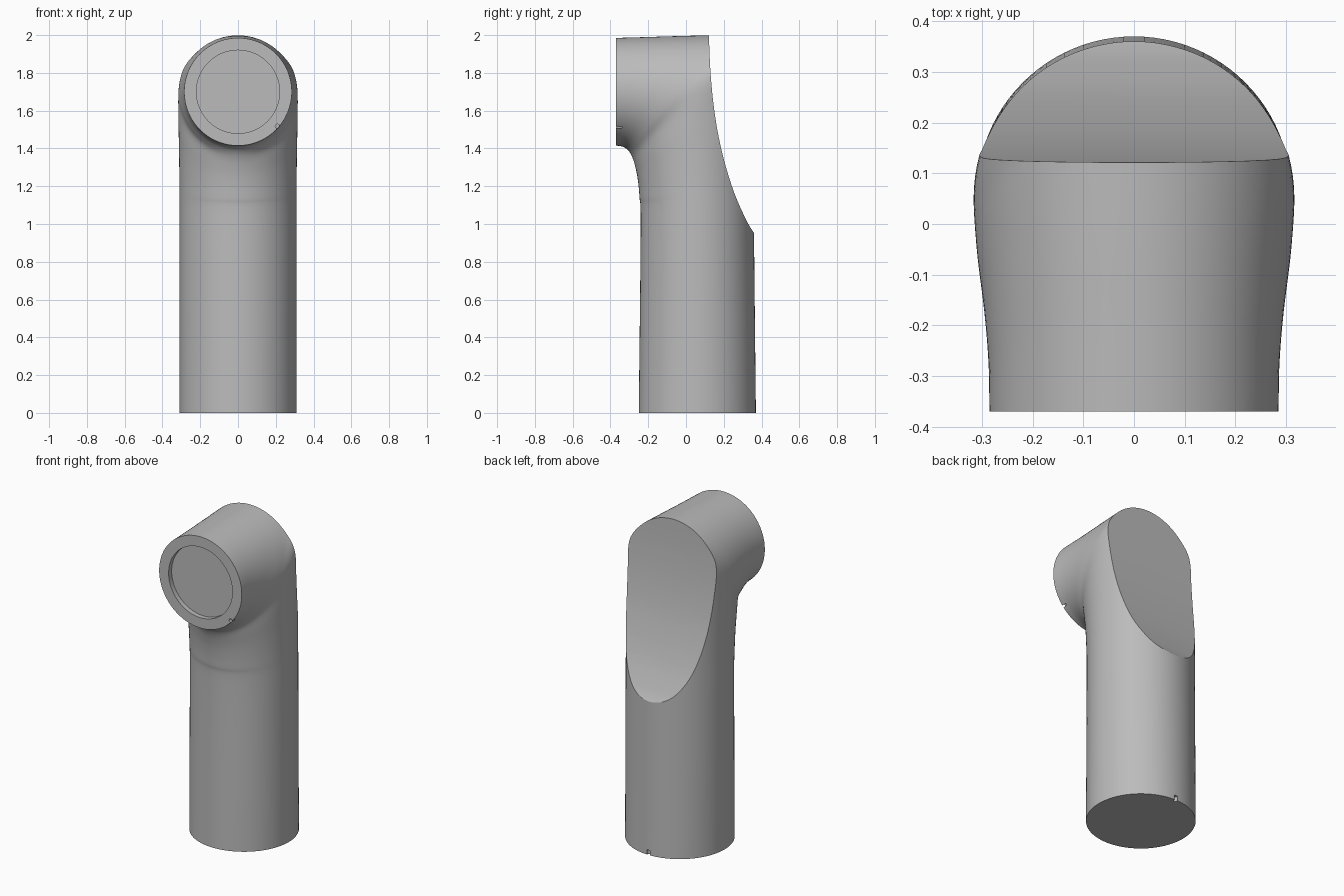
import bpy
import bmesh
from math import cos, sin, pi, radians
from mathutils import Matrix, Vector

if "Cube" in bpy.data.objects:
    bpy.data.objects.remove(bpy.data.objects["Cube"])

grey = bpy.data.materials.new("plain_grey")
grey.use_nodes = True
GREY = (0.5, 0.5, 0.5, 1)
grey.diffuse_color = GREY
grey.node_tree.nodes["Principled BSDF"].inputs["Base Color"].default_value = GREY


def smooth_path(points, steps):
    """Catmull-Rom curve through tuples of any length."""
    pts = [Vector(p) for p in points]
    pts = [2 * pts[0] - pts[1]] + pts + [2 * pts[-1] - pts[-2]]
    out = []
    for a, b, c, d in zip(pts, pts[1:], pts[2:], pts[3:]):
        for i in range(steps):
            t = i / steps
            out.append(b + (c - a) * t / 2 + (2 * a - 5 * b + 4 * c - d) * t**2 / 2
                       + (3 * b - a - 3 * c + d) * t**3 / 2)
    return out + [pts[-2]]


def finish(bm, name):
    bmesh.ops.recalc_face_normals(bm, faces=bm.faces[:])
    mesh = bpy.data.meshes.new(name)
    bm.to_mesh(mesh)
    bm.free()
    mesh.materials.append(grey)
    obj = bpy.data.objects.new(name, mesh)
    bpy.context.collection.objects.link(obj)
    return obj


def loft(rings, name):
    bm = bmesh.new()
    loops = [[bm.verts.new(p) for p in ring] for ring in rings]
    n = len(loops[0])
    for low, high in zip(loops, loops[1:]):
        for i in range(n):
            j = (i + 1) % n
            bm.faces.new((low[i], low[j], high[j], high[i]))
    bm.faces.new(loops[0])
    bm.faces.new(loops[-1])
    return finish(bm, name)


def cylinder(name, radius, depth, centre, axis, segments):
    bm = bmesh.new()
    turn = Matrix.Rotation(pi / 2, 4, 'X') if axis == 'Y' else Matrix()
    bmesh.ops.create_cone(bm, cap_ends=True, segments=segments, radius1=radius,
                          radius2=radius, depth=depth,
                          matrix=Matrix.Translation(centre) @ turn)
    return finish(bm, name)


# Elbow sections: inner y, inner z, outer y, outer z, half width
sections = [
    (-0.25, 0, 0.37, 0, 0.31),
    (-0.24, 0.97, 0.36, 0.97, 0.31),
    (-0.246, 1.14, 0.36, 1.25, 0.31),
    (-0.256, 1.24, 0.362, 1.5, 0.312),
    (-0.27, 1.31, 0.365, 1.75, 0.315),
    (-0.285, 1.355, 0.365, 2.0, 0.316),
    (-0.302, 1.385, 0.2, 2.0, 0.309),
    (-0.322, 1.403, 0, 1.996, 0.296),
    (-0.345, 1.412, -0.2, 1.99, 0.287),
    (-0.37, 1.415, -0.37, 1.985, 0.285),
]
SIDES = 96
rings = []
for iy, iz, oy, oz, width in smooth_path(sections, 6):
    inner, outer = Vector((0, iy, iz)), Vector((0, oy, oz))
    middle, reach = (inner + outer) / 2, (outer - inner) / 2
    rings.append([middle + reach * cos(a) + Vector((width * sin(a), 0, 0))
                  for a in (2 * pi * k / SIDES for k in range(SIDES))])
body = loft(rings, "elbow_body")

# Concave sweep that slices the back away
profile = smooth_path([(0.12, 2.1), (0.122, 1.98), (0.13, 1.8), (0.15, 1.6), (0.186, 1.4),
                       (0.243, 1.2), (0.305, 1.05), (0.365, 0.945), (0.5, 0.77)], 6)
outline = [tuple(p) for p in profile] + [(0.7, 0.77), (0.7, 2.1)]
back_cut = loft([[(x, y, z) for y, z in outline] for x in (-0.5, 0.5)], "back_cutter")

# Round front recess and the two small locating notches
cutters = [
    back_cut,
    cylinder("recess_cutter", 0.22, 0.06, (0, -0.37, 1.70), 'Y', 96),
    cylinder("front_notch_cutter", 0.011, 0.06, (0.208, -0.37, 1.518), 'Y', 16),
    cylinder("base_notch_cutter", 0.011, 0.06, (0, 0.364, 0), 'Z', 16),
]
for cutter in cutters:
    cutter.hide_render = True
    mod = body.modifiers.new(cutter.name, 'BOOLEAN')
    mod.operation = 'DIFFERENCE'
    mod.solver = 'EXACT'
    mod.object = cutter

# Bake the cuts and drop the helpers
graph = bpy.context.evaluated_depsgraph_get()
body.modifiers.clear
baked = bpy.data.meshes.new_from_object(body.evaluated_get(graph))
body.modifiers.clear()
body.data = baked
for cutter in cutters:
    bpy.data.objects.remove(cutter)

bpy.ops.object.select_all(action='DESELECT')
body.select_set(True)
bpy.context.view_layer.objects.active = body
bpy.ops.object.shade_smooth_by_angle(angle=radians(30))
